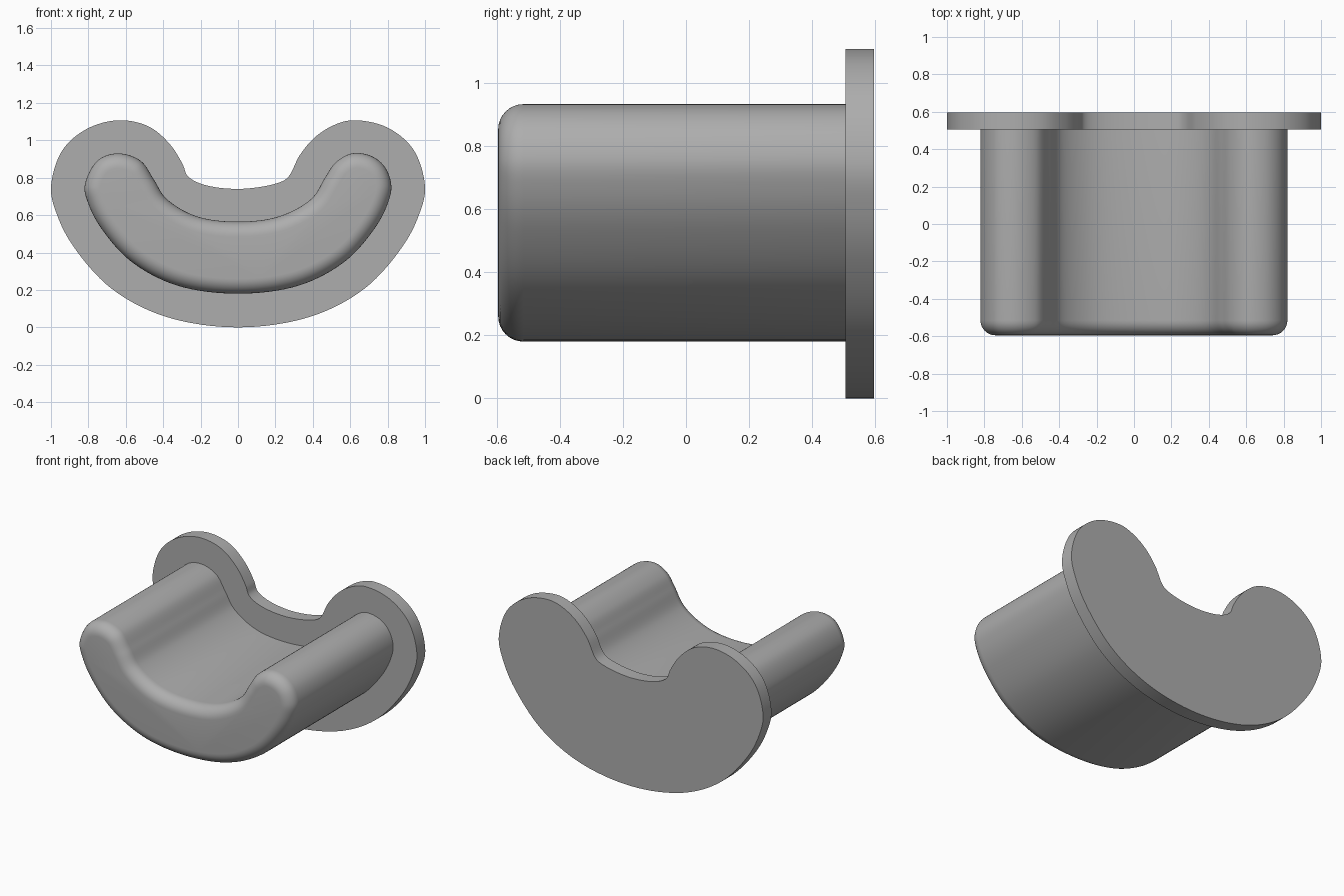
import bpy, bmesh, math
from mathutils import Vector

default_cube = bpy.data.objects.get("Cube")
if default_cube:
    bpy.data.objects.remove(default_cube, do_unlink=True)


def make_material(name, color):
    material = bpy.data.materials.new(name)
    material.use_nodes = True
    material.diffuse_color = color
    shader = material.node_tree.nodes["Principled BSDF"]
    shader.inputs["Base Color"].default_value = color
    return material


def closed_curve(points, steps=8):
    """Smooth closed loop running through every control point."""
    points = [Vector(p) for p in points]
    count = len(points)
    loop = []
    for i in range(count):
        a, b, c, d = (points[(i + k) % count] for k in (-1, 0, 1, 2))
        # Tangents scaled to the uneven spacing of the control points
        before, here, after = (max((q - p).length, 1e-6) ** 0.5
                               for p, q in ((a, b), (b, c), (c, d)))
        start = ((b - a) / before - (c - a) / (before + here) + (c - b) / here) * here
        end = ((c - b) / here - (d - b) / (here + after) + (d - c) / after) * here
        for step in range(steps):
            t = step / steps
            s = 1 - t
            loop.append(b * (s * s * (1 + 2 * t)) + start * (t * s * s)
                        + c * (t * t * (3 - 2 * t)) - end * (t * t * s))
    return loop


def crescent(outer, inner):
    """Mirrored outer arc closed by the lobes and the inner arc."""
    mirrored = [(-x, z) for x, z in reversed(outer[1:])]
    return closed_curve(outer + inner + mirrored)


def extrude_profile(name, loop, front, back, material, fillet=0.0):
    mesh = bpy.data.meshes.new(name)
    bm = bmesh.new()
    front_face = bm.faces.new([bm.verts.new((p.x, front, p.y)) for p in loop])
    rim = list(front_face.edges)
    result = bmesh.ops.extrude_face_region(bm, geom=[front_face], use_keep_orig=True)
    moved = [v for v in result["geom"] if isinstance(v, bmesh.types.BMVert)]
    bmesh.ops.translate(bm, verts=moved, vec=(0, back - front, 0))
    if fillet:
        bmesh.ops.bevel(bm, geom=rim, offset=fillet, offset_type='OFFSET',
                        segments=8, profile=0.5, affect='EDGES')
    bmesh.ops.recalc_face_normals(bm, faces=bm.faces)
    bm.to_mesh(mesh)
    bm.free()
    mesh.materials.append(material)
    obj = bpy.data.objects.new(name, mesh)
    bpy.context.collection.objects.link(obj)
    bpy.ops.object.select_all(action='DESELECT')
    obj.select_set(True)
    bpy.context.view_layer.objects.active = obj
    bpy.ops.object.shade_smooth_by_angle(angle=math.radians(30))
    return obj


grey = make_material("plain grey", (0.42, 0.42, 0.42, 1))

# Curved body with a rounded front edge
body_outer = [(0, .18), (.33, .225), (.575, .355), (.735, .535), (.8, .66), (.82, .755)]
body_inner = [(.787, .855), (.715, .915), (.61, .93), (.52, .88), (.465, .8),
              (.395, .69), (.225, .595), (0, .565), (-.225, .595), (-.385, .69),
              (-.45, .79), (-.52, .89), (-.64, .93), (-.75, .893)]
extrude_profile("curved_body", crescent(body_outer, body_inner),
                -.595, .52, grey, fillet=.08)

# Wider flat flange at the back
flange_outer = [(0, 0), (.396, .06), (.68, .21), (.883, .437), (.967, .6), (1, .745)]
flange_inner = [(.938, .95), (.795, 1.07), (.615, 1.107), (.51, 1.08), (.41, 1.015),
                (.33, .92), (.265, .8), (.2, .768), (0, .74), (-.19, .765),
                (-.27, .81), (-.295, .87), (-.365, .98), (-.48, 1.075),
                (-.64, 1.107), (-.81, 1.06), (-.94, .945)]
extrude_profile("back_flange", crescent(flange_outer, flange_inner),
                .505, .595, grey)
